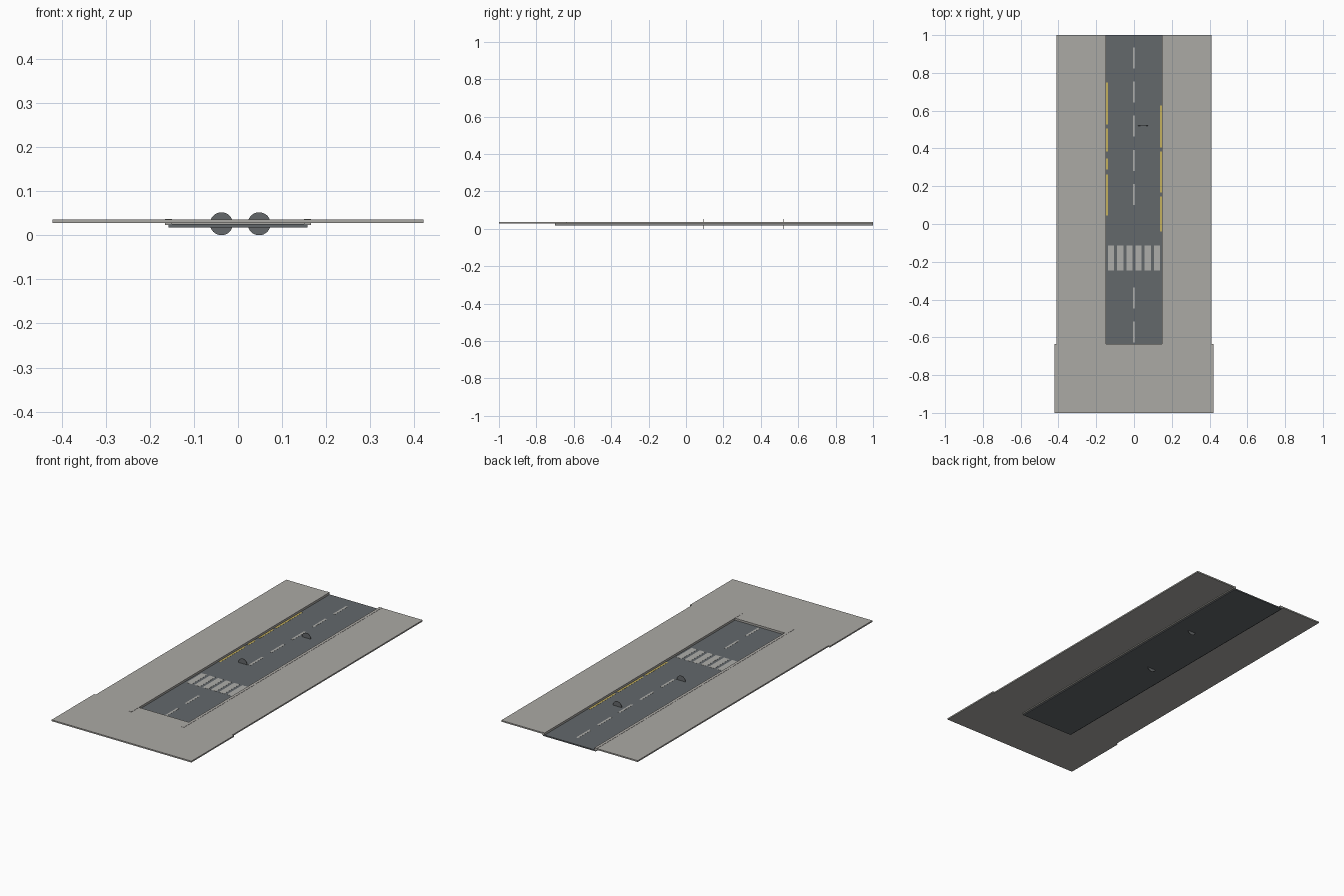
import bpy, bmesh, math
from mathutils import Matrix

if "Cube" in bpy.data.objects:
    bpy.data.objects.remove(bpy.data.objects["Cube"])


def material(name, rgb):
    m = bpy.data.materials.new(name)
    m.diffuse_color = (*rgb, 1)
    m.use_nodes = True
    m.node_tree.nodes["Principled BSDF"].inputs["Base Color"].default_value = m.diffuse_color
    return m


CONCRETE = material("concrete", (0.41, 0.40, 0.375))
ASPHALT = material("asphalt", (0.125, 0.138, 0.148))
WHITE = material("white_paint", (0.42, 0.42, 0.40))
YELLOW = material("yellow_paint", (0.56, 0.44, 0.11))
IRON = material("iron", (0.13, 0.14, 0.145))


def finish(name, bm, mat):
    bmesh.ops.recalc_face_normals(bm, faces=bm.faces)
    me = bpy.data.meshes.new(name)
    bm.to_mesh(me)
    bm.free()
    me.materials.append(mat)
    ob = bpy.data.objects.new(name, me)
    bpy.context.collection.objects.link(ob)
    return ob


def boxes(name, mat, ranges):
    """One object from boxes given as (x0, x1, y0, y1, z0, z1)."""
    bm = bmesh.new()
    for x0, x1, y0, y1, z0, z1 in ranges:
        place = (Matrix.Translation(((x0 + x1) / 2, (y0 + y1) / 2, (z0 + z1) / 2))
                 @ Matrix.Diagonal((x1 - x0, y1 - y0, z1 - z0, 1)))
        bmesh.ops.create_cube(bm, size=1, matrix=place)
    return finish(name, bm, mat)


ROAD_TOP = 0.025
WALK_BOTTOM, WALK_TOP = 0.028, 0.0355
PAINT = (ROAD_TOP - 0.001, ROAD_TOP + 0.0006)

# Road slab running under the pavement edges
boxes("road", ASPHALT, [(-0.158, 0.158, -0.70, 1.0, 0.018, ROAD_TOP)])

# U-shaped pavement, extruded from its outline
right = [(0.42, -1.0), (0.42, -0.635), (0.41, -0.635), (0.41, 1.0),
         (0.15, 1.0), (0.15, -0.635)]
outline = right + [(-x, y) for x, y in reversed(right)]
bm = bmesh.new()
face = bm.faces.new([bm.verts.new((x, y, WALK_BOTTOM)) for x, y in outline])
top = bmesh.ops.extrude_face_region(bm, geom=[face])["geom"]
bmesh.ops.translate(bm, vec=(0, 0, WALK_TOP - WALK_BOTTOM),
                    verts=[v for v in top if isinstance(v, bmesh.types.BMVert)])
finish("pavement", bm, CONCRETE)

# Kerbs along both sides and across the closed end
for side, x0, x1 in (("left", -0.165, -0.1495), ("right", 0.1495, 0.165)):
    boxes(side + "_kerb", CONCRETE, [(x0, x1, -0.70, 1.0, 0.023, 0.0365)])
boxes("end_kerb", CONCRETE, [(-0.15, 0.15, -0.65, -0.6345, 0.023, 0.0352)])

# Centre line dashes
starts = [0.823, 0.643, 0.463, 0.281, 0.10, -0.448, -0.627]
boxes("centre_dashes", WHITE,
      [(-0.006, 0.006, y, y + 0.112, *PAINT) for y in starts])

# Pedestrian crossing
boxes("crossing_stripes", WHITE,
      [(c - 0.0165, c + 0.0165, -0.246, -0.114, *PAINT)
       for c in (-0.122 + 0.0488 * i for i in range(6))])

# Yellow edge lines
left_lines = [(0.526, 0.75), (0.384, 0.505), (0.288, 0.347), (0.045, 0.262)]
right_lines = [(0.405, 0.627), (0.167, 0.384), (-0.04, 0.145)]
boxes("left_yellow_lines", YELLOW,
      [(-0.148, -0.137, a, b, *PAINT) for a, b in left_lines])
boxes("right_yellow_lines", YELLOW,
      [(0.137, 0.148, a, b, *PAINT) for a, b in right_lines])

# Upright round covers, half sunk in the road
for name, x, y in (("back_cover", 0.048, 0.52), ("front_cover", -0.0375, 0.095)):
    bm = bmesh.new()
    place = Matrix.Translation((x, y, 0.026)) @ Matrix.Rotation(math.pi / 2, 4, "X")
    bmesh.ops.create_cone(bm, cap_ends=True, segments=32, radius1=0.026,
                          radius2=0.026, depth=0.002, matrix=place)
    finish(name, bm, IRON)
